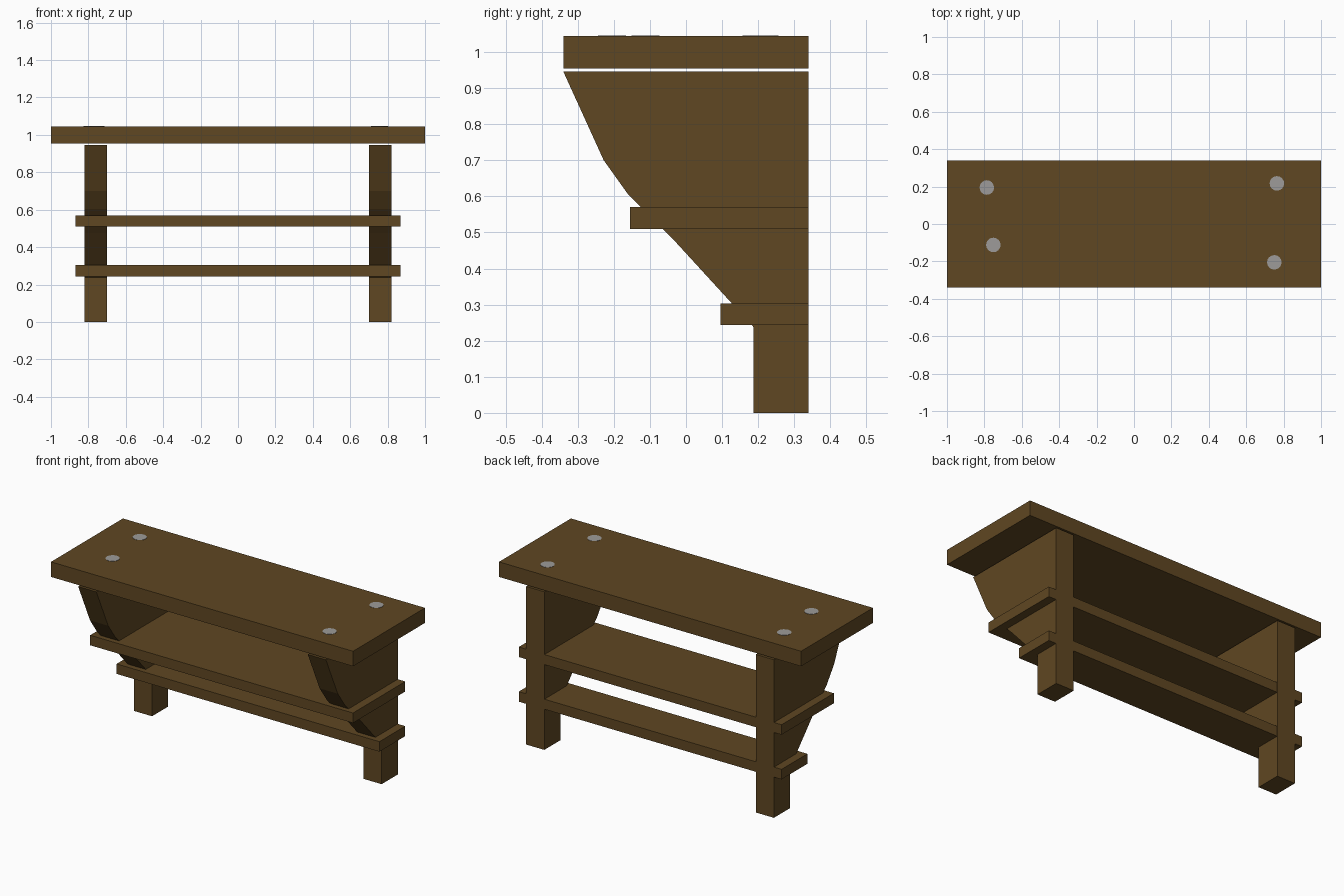
import bpy, bmesh
from mathutils import Matrix

if "Cube" in bpy.data.objects:
    bpy.data.objects.remove(bpy.data.objects["Cube"])


def material(name, rgb):
    m = bpy.data.materials.new(name)
    m.diffuse_color = (*rgb, 1.0)
    m.use_nodes = True
    m.node_tree.nodes["Principled BSDF"].inputs["Base Color"].default_value = m.diffuse_color
    return m


WOOD = material("dark wood", (0.115, 0.063, 0.016))
METAL = material("grey metal", (0.34, 0.33, 0.32))


def finish(name, bm, mat):
    bmesh.ops.recalc_face_normals(bm, faces=bm.faces)
    me = bpy.data.meshes.new(name)
    bm.to_mesh(me)
    bm.free()
    me.materials.append(mat)
    ob = bpy.data.objects.new(name, me)
    bpy.context.collection.objects.link(ob)
    return ob


def extrude_profile(name, yz, x0, x1, mat):
    """Side profile in the yz plane, extruded along x."""
    bm = bmesh.new()
    face = bm.faces.new([bm.verts.new((x0, y, z)) for y, z in yz])
    new = bmesh.ops.extrude_face_region(bm, geom=[face])["geom"]
    bmesh.ops.translate(bm, vec=(x1 - x0, 0, 0),
                        verts=[v for v in new if isinstance(v, bmesh.types.BMVert)])
    bm.faces.ensure_lookup_table()
    return finish(name, bm, mat)


def board(name, half_x, y0, y1, z0, z1):
    return extrude_profile(name, [(y0, z0), (y1, z0), (y1, z1), (y0, z1)],
                           -half_x, half_x, WOOD)


# Table top and the two shelves
board("table_top", 1.0, -0.34, 0.34, 0.955, 1.045)
board("upper_shelf", 0.87, -0.155, 0.339, 0.51, 0.57)
board("lower_shelf", 0.87, 0.095, 0.339, 0.243, 0.303)

# Shaped end supports, flat at the back and curving in at the front
support = [(0.34, 0), (0.34, 0.946), (-0.34, 0.946), (-0.228, 0.70),
           (-0.16, 0.605), (-0.03, 0.475), (0.187, 0.238), (0.187, 0)]
for side, x0 in (("left", -0.82), ("right", 0.70)):
    extrude_profile(side + "_support", support, x0, x0 + 0.12, WOOD)

# Nail heads on the top
for i, (x, y) in enumerate([(-0.787, 0.195), (-0.752, -0.112),
                            (0.764, 0.217), (0.75, -0.205)]):
    bm = bmesh.new()
    bmesh.ops.create_cone(bm, cap_ends=True, segments=16, radius1=0.039,
                          radius2=0.039, depth=0.006,
                          matrix=Matrix.Translation((x, y, 1.0435)))
    finish(f"nail_head_{i + 1}", bm, METAL)
